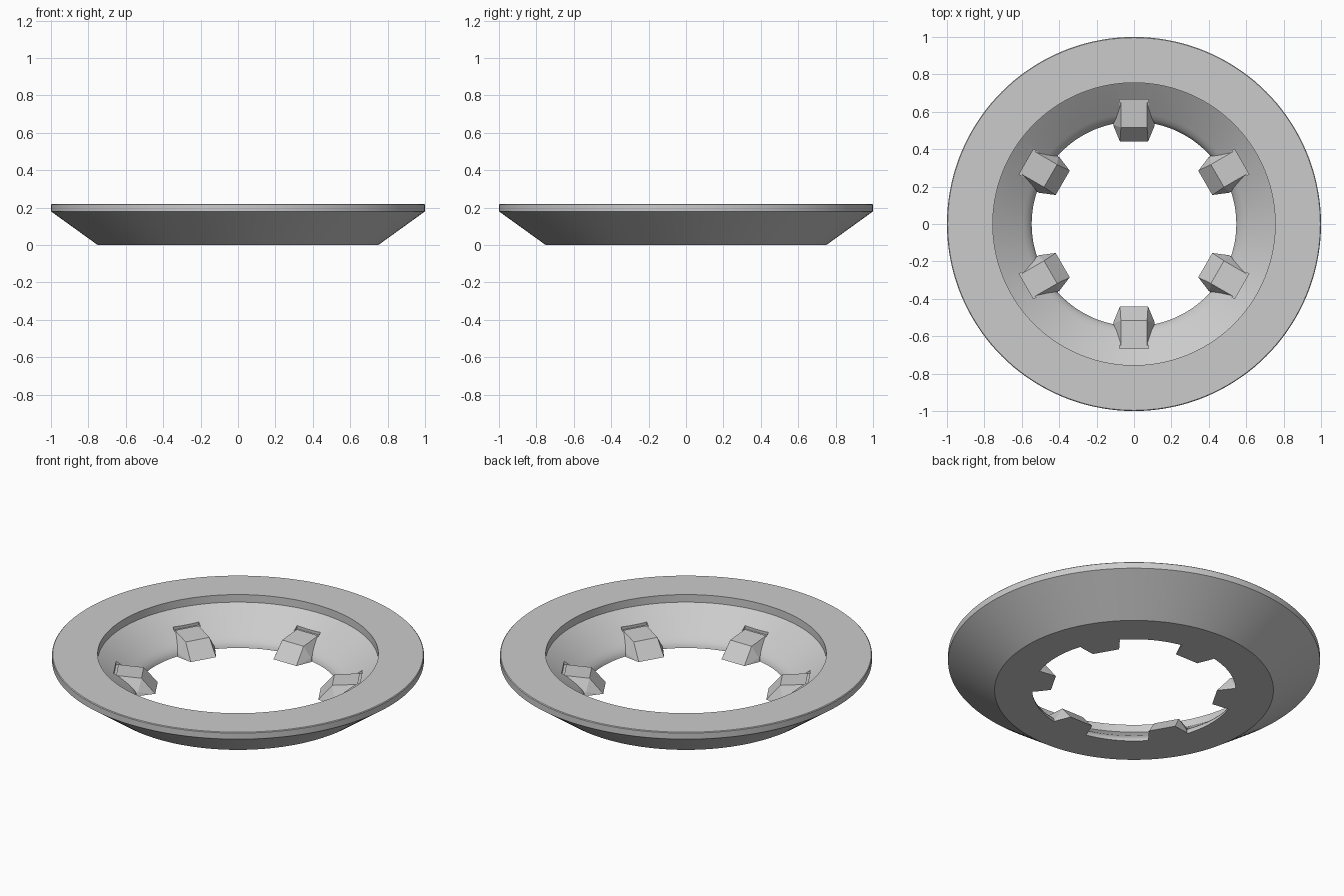
import bpy, bmesh
from math import radians, sin, cos, tau
from mathutils import Matrix, Vector

cube = bpy.data.objects.get("Cube")
if cube:
    bpy.data.objects.remove(cube, do_unlink=True)

grey = bpy.data.materials.new("light_grey")
colour = (0.6, 0.6, 0.6, 1)
grey.diffuse_color = colour
grey.use_nodes = True
grey.node_tree.nodes["Principled BSDF"].inputs["Base Color"].default_value = colour


def make_object(name, bm):
    bmesh.ops.recalc_face_normals(bm, faces=bm.faces)
    mesh = bpy.data.meshes.new(name)
    bm.to_mesh(mesh)
    bm.free()
    mesh.materials.append(grey)
    obj = bpy.data.objects.new(name, mesh)
    bpy.context.collection.objects.link(obj)
    return obj


def select(obj):
    bpy.ops.object.select_all(action="DESELECT")
    obj.select_set(True)
    bpy.context.view_layer.objects.active = obj


def lathe(name, profile, steps=144):
    bm = bmesh.new()
    rings = [[bm.verts.new((r * cos(tau * i / steps), r * sin(tau * i / steps), z))
              for i in range(steps)] for r, z in profile]
    for k, ring in enumerate(rings):
        after = rings[(k + 1) % len(rings)]
        for i in range(steps):
            j = (i + 1) % steps
            bm.faces.new((ring[i], ring[j], after[j], after[i]))
    return make_object(name, bm)


def hull(bm, half_points, angle):
    """Convex block mirrored in x, turned about z."""
    turn = Matrix.Rotation(angle, 3, "Z")
    verts = [bm.verts.new(turn @ Vector((s * x, y, z)))
             for x, y, z in half_points for s in (-1, 1)]
    result = bmesh.ops.convex_hull(bm, input=verts)
    spare = [v for v in result["geom_interior"] if isinstance(v, bmesh.types.BMVert)]
    bmesh.ops.delete(bm, geom=spare, context="VERTS")


# Dished ring: conical outside, flat rim, step, conical inside, rounded bore
ring = lathe("dished_ring", [
    (0.75, 0), (1, 0.18), (1, 0.216), (0.996, 0.22), (0.755, 0.22), (0.755, 0.175),
    (0.59, 0.057), (0.573, 0.043), (0.56, 0.029), (0.551, 0.015), (0.547, 0)])

# Shallow pockets in the inner cone behind each tooth
bm = bmesh.new()
for k in range(6):
    hull(bm, [(0.077, 0.60, 0.09), (0.077, 0.665, 0.095),
              (0.077, 0.60, 0.16), (0.077, 0.665, 0.16)], k * tau / 6)
cutter = make_object("pocket_cutter", bm)
cutter.hide_render = True
cut = ring.modifiers.new("pockets", "BOOLEAN")
cut.operation = "DIFFERENCE"
cut.solver = "EXACT"
cut.object = cutter
select(ring)
bpy.ops.object.modifier_apply(modifier=cut.name)
bpy.data.objects.remove(cutter, do_unlink=True)
bpy.ops.object.shade_smooth_by_angle(angle=radians(30))

# Six flared teeth reaching into the bore
for k in range(6):
    bm = bmesh.new()
    hull(bm, [(0.11, 0.60, 0), (0.11, 0.525, 0), (0.075, 0.44, 0),
              (0.107, 0.53, 0.02), (0.07, 0.652, 0.098), (0.07, 0.515, 0.087)], k * tau / 6)
    make_object(f"tooth_{k + 1}", bm)
